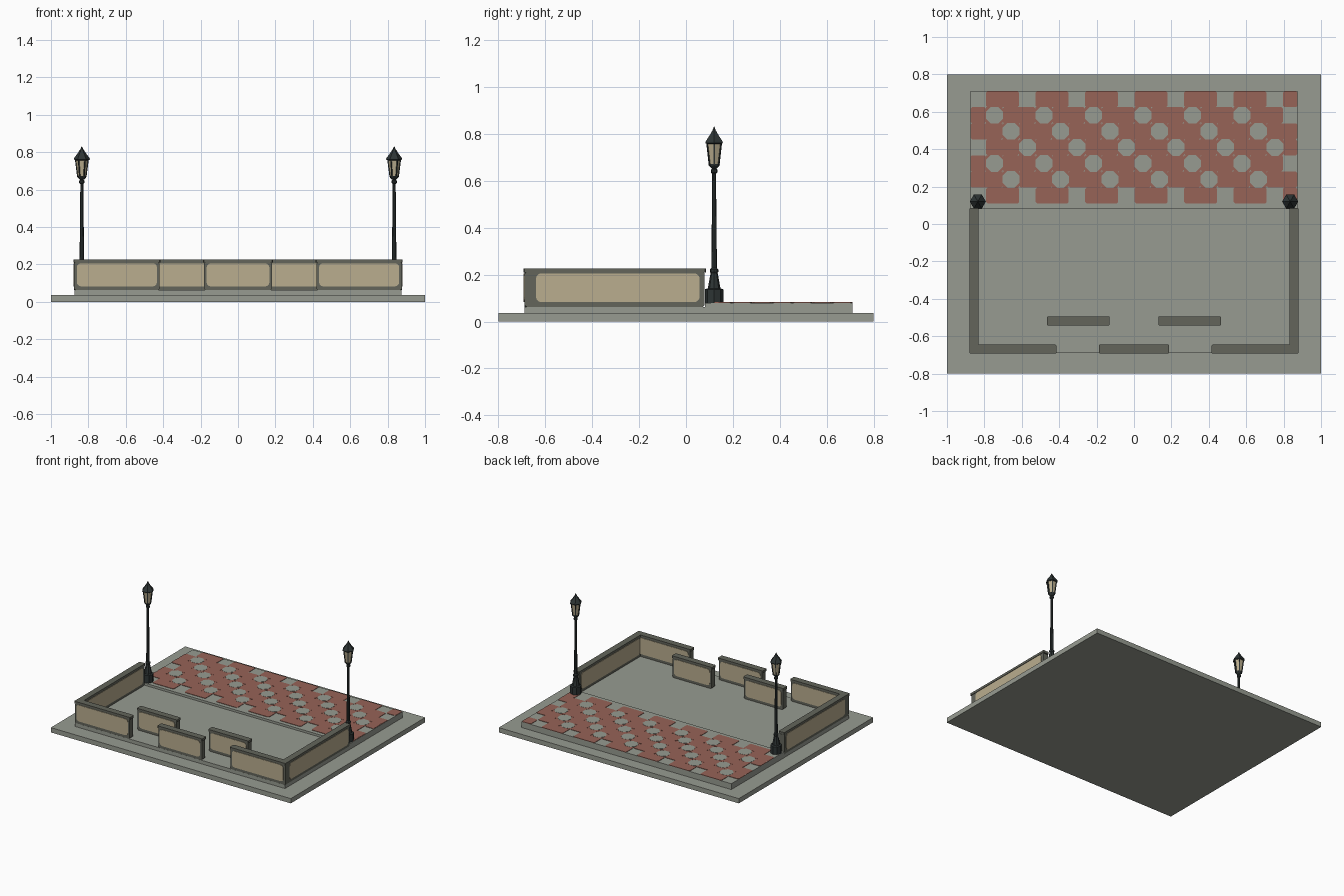
import bpy, bmesh, math
from mathutils import Vector

if "Cube" in bpy.data.objects:
    bpy.data.objects.remove(bpy.data.objects["Cube"])


def material(name, rgb):
    m = bpy.data.materials.new(name)
    m.diffuse_color = (*rgb, 1)
    m.use_nodes = True
    m.node_tree.nodes["Principled BSDF"].inputs["Base Color"].default_value = m.diffuse_color
    return m


STONE = material("grey stone", (0.31, 0.33, 0.285))
BRICK = material("red brick", (0.31, 0.125, 0.095))
FRAME = material("dark wall stone", (0.125, 0.13, 0.105))
PANEL = material("beige panel", (0.49, 0.42, 0.275))
IRON = material("dark iron", (0.027, 0.035, 0.035))


def finish(name, bm, mat):
    bmesh.ops.recalc_face_normals(bm, faces=bm.faces)
    me = bpy.data.meshes.new(name)
    bm.to_mesh(me)
    bm.free()
    me.materials.append(mat)
    ob = bpy.data.objects.new(name, me)
    bpy.context.collection.objects.link(ob)
    return ob


def add_prism(bm, pts, lift):
    """Close a flat outline and extrude it along the lift vector."""
    face = bm.faces.new([bm.verts.new(p) for p in pts])
    out = bmesh.ops.extrude_face_region(bm, geom=[face])
    verts = [g for g in out["geom"] if isinstance(g, bmesh.types.BMVert)]
    bmesh.ops.translate(bm, verts=verts, vec=Vector(lift))


def add_box(bm, x0, x1, y0, y1, z0, z1):
    add_prism(bm, [(x0, y0, z0), (x1, y0, z0), (x1, y1, z0), (x0, y1, z0)],
              (0, 0, z1 - z0))


def box(name, mat, *ext):
    bm = bmesh.new()
    add_box(bm, *ext)
    return finish(name, bm, mat)


def rounded(a0, a1, b0, b1, r, steps=3):
    """Outline of a rounded rectangle in two dimensions."""
    pts = []
    for i, (a, b) in enumerate([(a1 - r, b1 - r), (a0 + r, b1 - r),
                                (a0 + r, b0 + r), (a1 - r, b0 + r)]):
        for s in range(steps + 1):
            t = (i + s / steps) * math.pi / 2
            pts.append((a + r * math.cos(t), b + r * math.sin(t)))
    return pts


# Ground slab, sunken court and raised pavement
box("ground_slab", STONE, -1, 1, -0.8, 0.8, 0, 0.036)
box("court_floor", STONE, -0.875, 0.875, -0.69, 0.08, 0.036, 0.063)
box("pavement", STONE, -0.875, 0.875, 0.08, 0.71, 0.036, 0.08)

# Paving: brick pairs with one grey stone in three, stepping sideways each row
ROWS, TOP, ROW_H, UNIT = 7, 0.71, 0.0857, 0.0882
bricks, stones = bmesh.new(), bmesh.new()
for row in range(ROWS):
    y1 = TOP - row * ROW_H
    y0 = y1 - ROW_H
    inner = 0 < row < ROWS - 1
    for n in range(-6, 8):
        cx = -0.57 + row * UNIT + n * 3 * UNIT
        x0, x1 = max(cx + UNIT / 2, -0.875), min(cx + 2.5 * UNIT, 0.873)
        if x1 - x0 > 0.02:
            add_prism(bricks, [(a, b, 0.079) for a, b in
                               rounded(x0, x1, y0, y1, 0.008, 1)], (0, 0, 0.004))
        if inner and abs(cx) < 0.82:
            # red bed showing in the corners around the round stone
            add_box(bricks, cx - UNIT / 2, cx + UNIT / 2, y0, y1, 0.079, 0.082)
            ring = [(cx + 0.049 * math.cos(math.radians(22.5 + 45 * k)),
                     (y0 + y1) / 2 + 0.049 * math.sin(math.radians(22.5 + 45 * k)),
                     0.0795) for k in range(8)]
            add_prism(stones, ring, (0, 0, 0.0045))
finish("red_bricks", bricks, BRICK)
finish("round_stones", stones, STONE)


# Low walls: body, cap and a rounded beige panel on both faces
def wall(name, along_x, a0, a1, c, panel):
    half, z0, z1 = 0.0205, 0.063, 0.212

    def place(a, d, z):
        return (a, c + d, z) if along_x else (c + d, a, z)

    bm = bmesh.new()
    add_prism(bm, [place(a, -half, z) for a, z in
                   rounded(a0 + 0.006, a1 - 0.006, z0, z1, 0.006, 1)],
              Vector(place(0, half, 0)) - Vector(place(0, -half, 0)))
    add_prism(bm, [place(a, b, z1 - 0.002) for a, b in
                   rounded(a0, a1, -0.024, 0.024, 0.004, 1)], (0, 0, 0.017))
    finish(name, bm, FRAME)

    bm = bmesh.new()
    for s in (-1, 1):
        lift = Vector(place(0, s * 0.004, 0)) - Vector(place(0, 0, 0))
        add_prism(bm, [place(a, s * (half - 0.001), z) for a, z in
                       rounded(panel[0], panel[1], 0.083, 0.206, 0.022)], lift)
    finish(name + "_panels", bm, PANEL)


for side, label in ((-1, "left"), (1, "right")):
    ends = sorted((side * 0.88, side * 0.415))
    inset = sorted((side * 0.862, side * 0.433))
    wall(label + "_front_wall", True, *ends, -0.669, inset)
    wall(label + "_side_wall", False, -0.692, 0.085, side * 0.855, (-0.64, 0.058))
    ends = sorted((side * 0.465, side * 0.13))
    inset = sorted((side * 0.447, side * 0.148))
    wall(label + "_inner_wall", True, *ends, -0.518, inset)
wall("middle_front_wall", True, -0.187, 0.187, -0.669, (-0.168, 0.168))


# Lamp posts: lathed profiles of radius and height
def lathe(name, mat, x, y, profile, sides):
    bm = bmesh.new()
    rings = [[bm.verts.new((x + r * math.cos(math.tau * k / sides),
                            y + r * math.sin(math.tau * k / sides), z))
              for k in range(sides)] for r, z in profile]
    for lo, hi in zip(rings, rings[1:]):
        for k in range(sides):
            j = (k + 1) % sides
            bm.faces.new((lo[k], lo[j], hi[j], hi[k]))
    bm.faces.new(rings[0][::-1])
    bm.faces.new(rings[-1])
    return finish(name, bm, mat)


POST = [(0.039, 0.08), (0.039, 0.138), (0.027, 0.142), (0.015, 0.208),
        (0.018, 0.213), (0.018, 0.222), (0.012, 0.228), (0.008, 0.63),
        (0.014, 0.636), (0.014, 0.648), (0.009, 0.652), (0.022, 0.664),
        (0.025, 0.672)]
ROOF = [(0.036, 0.757), (0.043, 0.762), (0.042, 0.768), (0.017, 0.802),
        (0.014, 0.808), (0.009, 0.814), (0.001, 0.832)]

for side, label in ((-1, "left"), (1, "right")):
    x, y = side * 0.835, 0.12
    lathe(label + "_lamp_post", IRON, x, y, POST, 8)
    lathe(label + "_lamp_glass", PANEL, x, y, [(0.022, 0.67), (0.034, 0.76)], 6)
    lathe(label + "_lamp_roof", IRON, x, y, ROOF, 6)
    # slanted bars on the lantern corners
    bm = bmesh.new()
    for k in range(6):
        t = math.tau * k / 6
        out = Vector((math.cos(t), math.sin(t), 0))
        tan = Vector((-math.sin(t), math.cos(t), 0))
        foot = Vector((x, y, 0.668)) + out * 0.022
        pts = [foot + out * a * 0.003 + tan * b * 0.003
               for a, b in ((-1, -1), (1, -1), (1, 1), (-1, 1))]
        add_prism(bm, pts, out * 0.012 + Vector((0, 0, 0.093)))
    finish(label + "_lamp_bars", bm, IRON)
